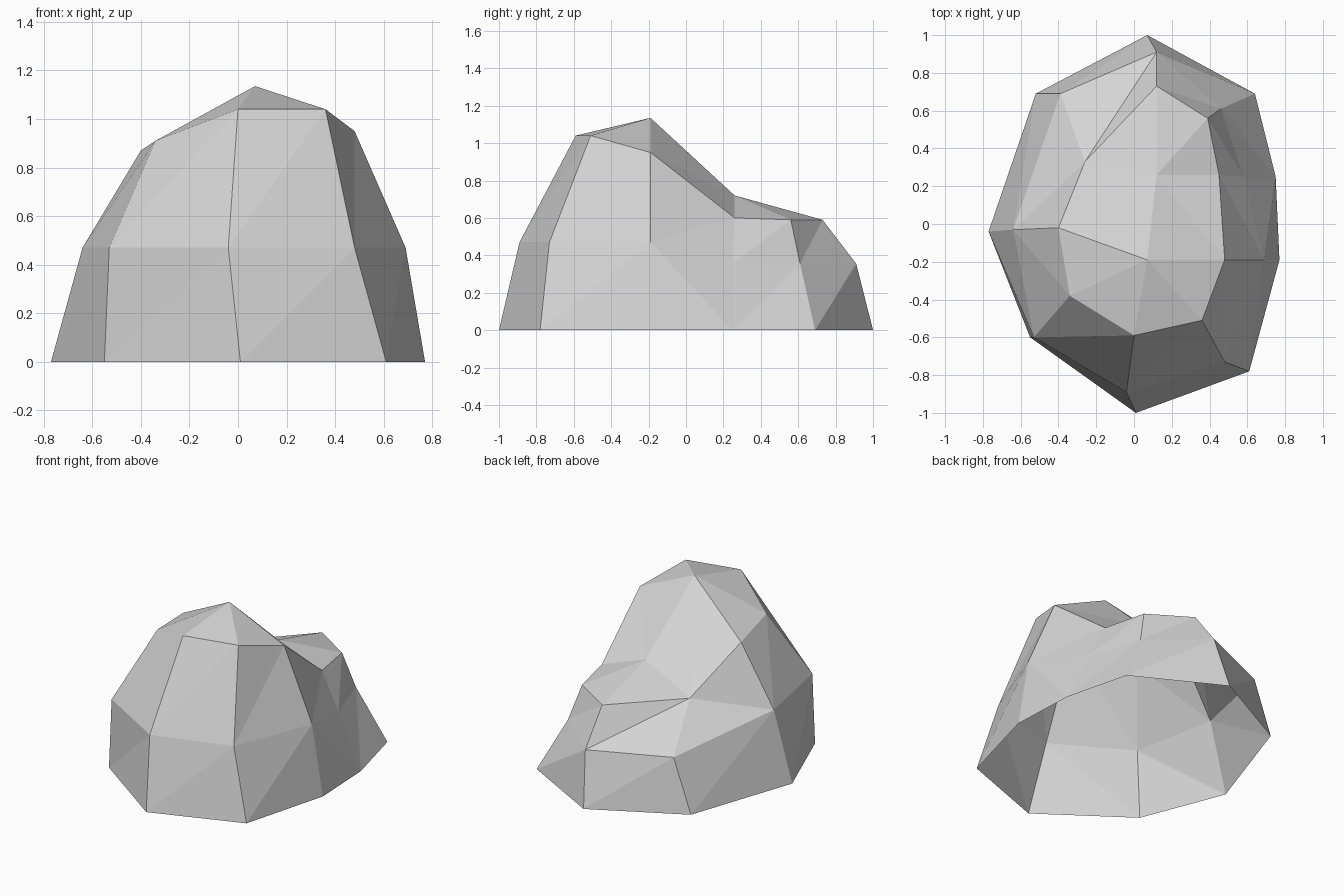
import bpy
import bmesh

# Remove the default object only
default_cube = bpy.data.objects.get("Cube")
if default_cube:
    bpy.data.objects.remove(default_cube, do_unlink=True)


def flat_material(name, colour):
    material = bpy.data.materials.new(name)
    material.use_nodes = True
    material.diffuse_color = colour
    shader = next(n for n in material.node_tree.nodes if n.type == "BSDF_PRINCIPLED")
    shader.inputs["Base Color"].default_value = colour
    return material


# Cross-sections of the boulder, each running clockwise from the back
base_outline = [(.07, 1), (.64, .69), (.75, .25), (.77, -.19), (.61, -.78),
                (.01, -1), (-.55, -.6), (-.77, -.04), (-.52, .69)]
waist_outline = [(.12, .91), (.46, .61), (.58, .25), (.69, -.19), (.48, -.73),
                 (-.04, -.89), (-.53, -.6), (-.64, -.03), (-.39, .69)]
rim_outline = [(.12, .73), (.39, .56), (.45, .26), (.48, -.19), (.36, -.51),
               (0, -.59), (-.34, -.38), (-.4, -.02), (-.26, .33)]

# The back of the boulder is lower than the front
low, high = .355, .47
waist_heights = [low, low, low, high, high, high, high, high, low]
rim_heights = [.59, .59, .6, .95, 1.04, 1.04, .91, .87, .585]
sides = len(base_outline)

bm = bmesh.new()


def add_ring(outline, heights):
    return [bm.verts.new((x, y, z)) for (x, y), z in zip(outline, heights)]


def add_band(lower, upper, flipped_side):
    """Join two rings with facets; one side has its diagonal flipped."""
    for i in range(sides):
        j = (i + 1) % sides
        if i == flipped_side:
            bm.faces.new((lower[j], lower[i], upper[j]))
            bm.faces.new((lower[i], upper[i], upper[j]))
        else:
            bm.faces.new((lower[j], lower[i], upper[i]))
            bm.faces.new((lower[j], upper[i], upper[j]))


def add_fan(tip, rim):
    """Close a run of rim corners up to one tip."""
    for current, following in zip(rim, rim[1:]):
        bm.faces.new((tip, following, current))


# Sloping walls, left open underneath
base = add_ring(base_outline, [0] * sides)
waist = add_ring(waist_outline, waist_heights)
rim = add_ring(rim_outline, rim_heights)
add_band(base, waist, flipped_side=2)
add_band(waist, rim, flipped_side=7)

# Top: a high peak at the front and a low shoulder behind it
peak = bm.verts.new((.07, -.19, 1.135))
shoulder = bm.verts.new((.12, .26, .72))
add_fan(peak, rim[3:] + [shoulder, rim[3]])
add_fan(shoulder, rim[-1:] + rim[:4])

# Finished flat-shaded boulder
mesh = bpy.data.meshes.new("boulder")
bm.to_mesh(mesh)
bm.free()
mesh.materials.append(flat_material("pale stone grey", (.66, .66, .66, 1)))
boulder = bpy.data.objects.new("boulder", mesh)
bpy.context.collection.objects.link(boulder)
